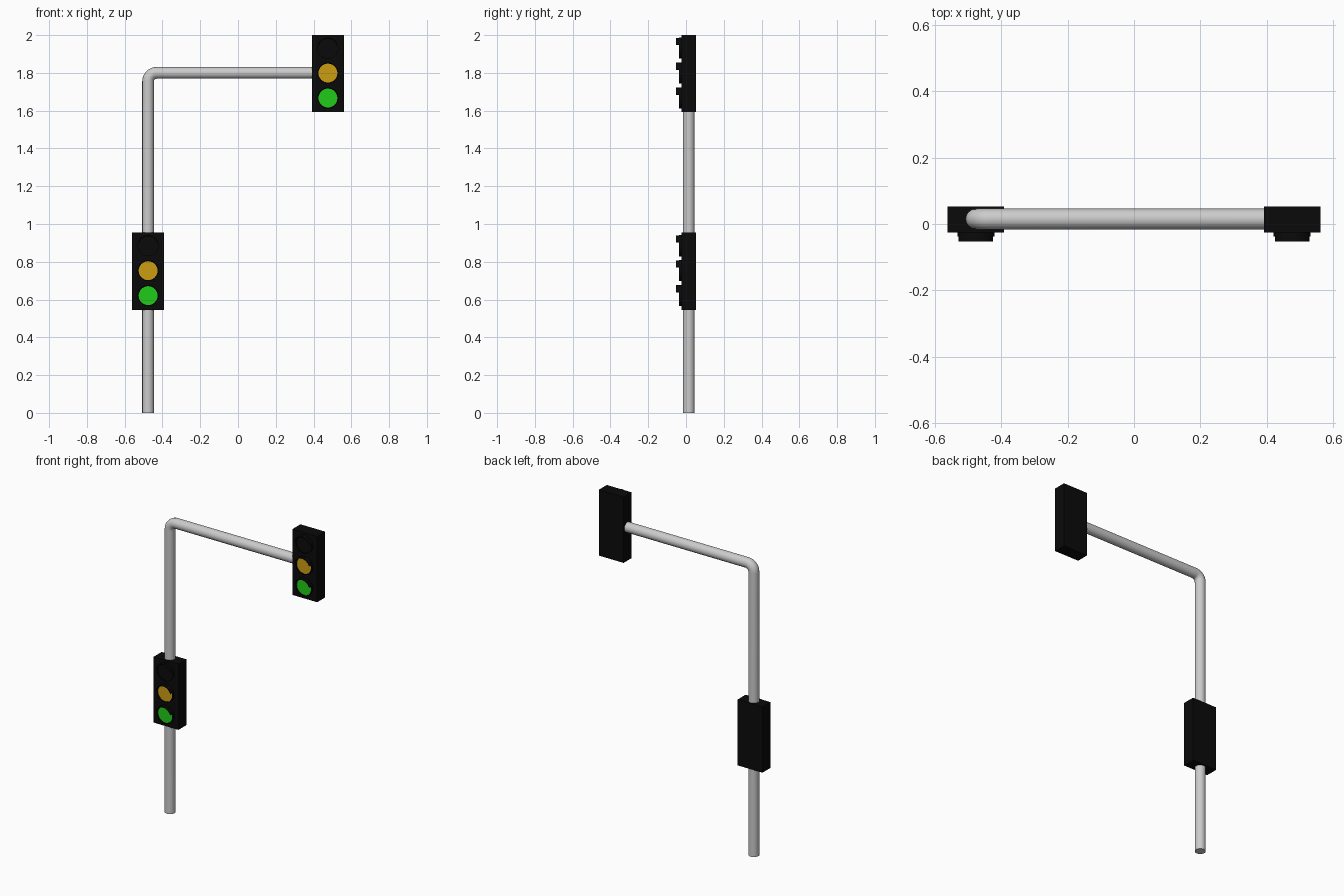
import bpy, bmesh
from math import sin, cos, pi, radians

if "Cube" in bpy.data.objects:
    bpy.data.objects.remove(bpy.data.objects["Cube"])

POST_X, PIPE_Y, PIPE_R = 0.476, 0.015, 0.031


def material(name, rgb):
    m = bpy.data.materials.new(name)
    m.diffuse_color = (*rgb, 1)
    m.use_nodes = True
    m.node_tree.nodes["Principled BSDF"].inputs["Base Color"].default_value = m.diffuse_color
    return m


BLACK = material("black", (0.003, 0.003, 0.003))
AMBER = material("amber", (0.60, 0.34, 0.006))
GREEN = material("green", (0.014, 0.60, 0.010))


def finish(bm, name, mat, smooth=True):
    bmesh.ops.recalc_face_normals(bm, faces=bm.faces)
    me = bpy.data.meshes.new(name)
    bm.to_mesh(me)
    bm.free()
    me.materials.append(mat)
    ob = bpy.data.objects.new(name, me)
    bpy.context.collection.objects.link(ob)
    if smooth:
        shade(ob)
    return ob


def shade(ob):
    bpy.ops.object.select_all(action='DESELECT')
    ob.select_set(True)
    bpy.context.view_layer.objects.active = ob
    bpy.ops.object.shade_smooth_by_angle(angle=radians(35))


def box(name, x0, x1, y0, y1, z0, z1, mat):
    bm = bmesh.new()
    bmesh.ops.create_cube(bm, size=1)
    for v in bm.verts:
        v.co = ((x0 + x1) / 2 + v.co.x * (x1 - x0),
                (y0 + y1) / 2 + v.co.y * (y1 - y0),
                (z0 + z1) / 2 + v.co.z * (z1 - z0))
    return finish(bm, name, mat, False)


def arc_band(name, x, z, r0, r1, y0, y1, a0, a1, n, mat):
    """Rectangular section swept round the y axis; closed if a full turn."""
    full = abs(a1 - a0) >= 360
    bm = bmesh.new()
    rows = []
    for i in range(n if full else n + 1):
        a = radians(a0 + (a1 - a0) * i / n)
        rows.append([bm.verts.new((x + r * cos(a), y, z + r * sin(a)))
                     for r, y in ((r0, y0), (r1, y0), (r1, y1), (r0, y1))])
    for i in range(n):
        a, b = rows[i], rows[(i + 1) % len(rows)]
        for k in range(4):
            bm.faces.new((a[k], a[(k + 1) % 4], b[(k + 1) % 4], b[k]))
    if not full:
        bm.faces.new(rows[0])
        bm.faces.new(rows[-1])
    return finish(bm, name, mat)


def disc(name, x, z, r, y0, y1, mat):
    bm = bmesh.new()
    n = 32
    ring = [bm.verts.new((x + r * cos(2 * pi * i / n), y0, z + r * sin(2 * pi * i / n)))
            for i in range(n)]
    face = bm.faces.new(ring)
    ext = bmesh.ops.extrude_face_region(bm, geom=[face], use_keep_orig=True)
    for v in ext["geom"]:
        if isinstance(v, bmesh.types.BMVert):
            v.co.y = y1
    return finish(bm, name, mat)


# Bent pole: upright, elbow and horizontal arm
top, bend = 1.80, 0.045
path = [(-POST_X, 0.0)]
for i in range(11):
    a = pi - pi / 2 * i / 10
    path.append((-POST_X + bend + bend * cos(a), top - bend + bend * sin(a)))
path.append((POST_X - 0.06, top))
cu = bpy.data.curves.new("pole", 'CURVE')
cu.dimensions = '3D'
cu.bevel_depth = PIPE_R
cu.bevel_resolution = 6
cu.use_fill_caps = True
sp = cu.splines.new('POLY')
sp.points.add(len(path) - 1)
for p, (x, z) in zip(sp.points, path):
    p.co = (x, PIPE_Y, z, 1)
pole = bpy.data.objects.new("pole", cu)
bpy.context.collection.objects.link(pole)
pole.select_set(True)
bpy.context.view_layer.objects.active = pole
bpy.ops.object.convert(target='MESH')
shade(bpy.context.view_layer.objects.active)


# Signal head: housing, three lamps with rims and visors
def signal(tag, x, zc):
    box(tag + "_housing", x - 0.085, x + 0.085, -0.025, 0.053,
        zc - 0.204, zc + 0.204, BLACK)
    for k, (lamp, mat) in enumerate((("green", GREEN), ("amber", AMBER), ("red", BLACK))):
        z = zc + 0.003 + (k - 1) * 0.132
        name = f"{tag}_{lamp}"
        disc(name + "_lamp", x, z, 0.0505, -0.022, -0.033, mat)
        arc_band(name + "_rim", x, z, 0.05, 0.056, -0.022, -0.037, 0, 360, 32, BLACK)
        arc_band(name + "_visor", x, z, 0.05, 0.055, -0.03, -0.053, 20, 160, 16, BLACK)


signal("lower", -POST_X, 0.75)
signal("upper", POST_X, 1.796)
